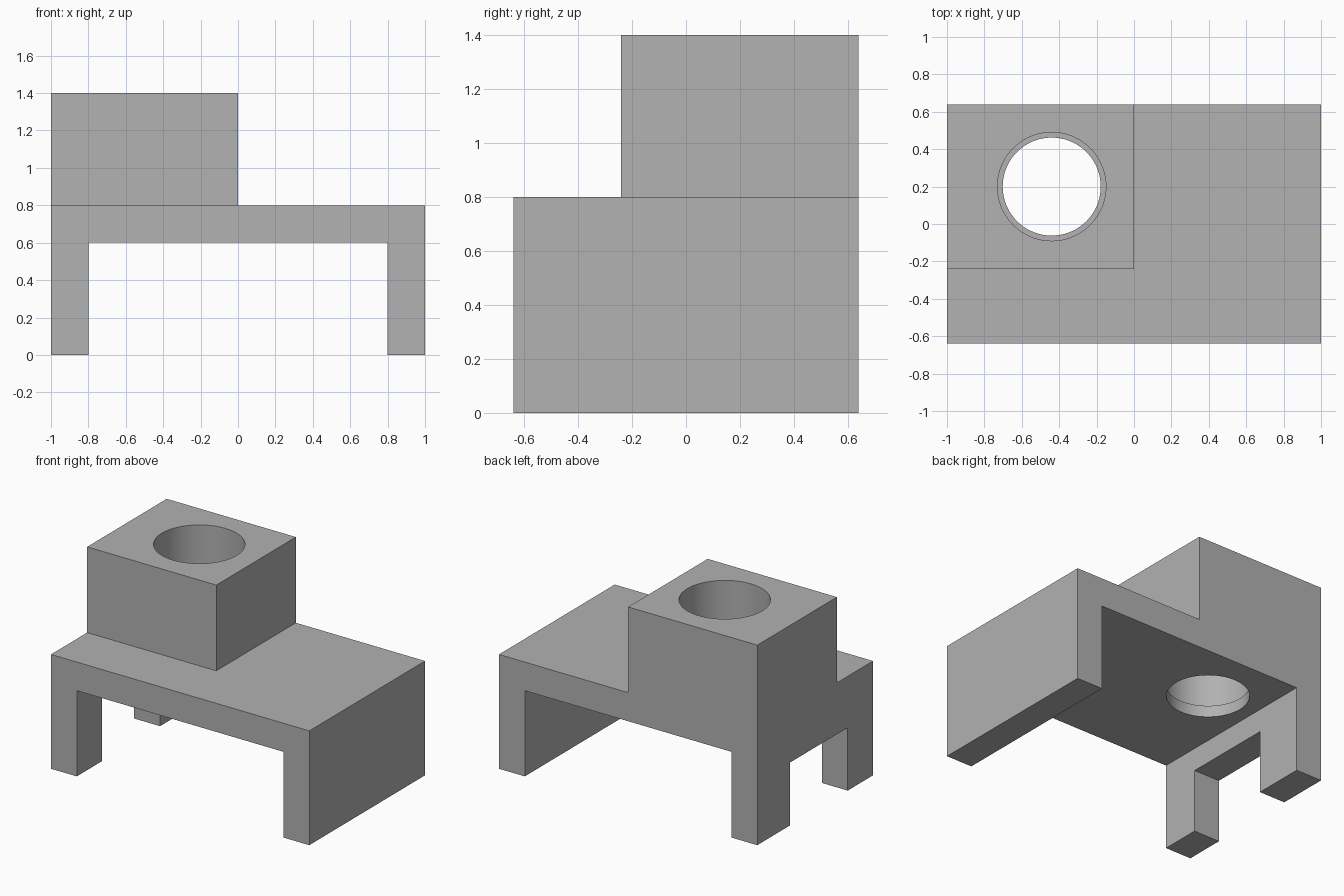
import bpy
import bmesh
from mathutils import Vector

cube = bpy.data.objects.get("Cube")
if cube:
    bpy.data.objects.remove(cube, do_unlink=True)

# Main dimensions
HALF_X, HALF_Y = 1.0, 0.64
LEG_W, DECK_Z, DECK_TOP, TOP_Z = 0.2, 0.6, 0.8, 1.4
HOLE = Vector((-0.44, 0.2))

grey = bpy.data.materials.new("plain grey")
grey.use_nodes = True
colour = (0.445, 0.445, 0.445, 1)
grey.diffuse_color = colour
grey.node_tree.nodes["Principled BSDF"].inputs["Base Color"].default_value = colour


def finish(name, bm):
    bmesh.ops.recalc_face_normals(bm, faces=bm.faces)
    mesh = bpy.data.meshes.new(name)
    bm.to_mesh(mesh)
    bm.free()
    mesh.materials.append(grey)
    obj = bpy.data.objects.new(name, mesh)
    bpy.context.collection.objects.link(obj)
    return obj


def box(name, low, high):
    bm = bmesh.new()
    bmesh.ops.create_cube(bm, size=1)
    low, high = Vector(low), Vector(high)
    for v in bm.verts:
        v.co = (low + high) / 2 + v.co * (high - low)
    return finish(name, bm)


def cylinder(name, radius, z0, z1):
    bm = bmesh.new()
    bmesh.ops.create_cone(bm, cap_ends=True, segments=72, radius1=radius,
                          radius2=radius, depth=z1 - z0)
    bmesh.ops.translate(bm, verts=bm.verts, vec=(HOLE.x, HOLE.y, (z0 + z1) / 2))
    return finish(name, bm)


def combine(body, tool, operation):
    """Apply a boolean to the body and discard the tool."""
    tool.hide_render = True
    mod = body.modifiers.new(operation.lower(), 'BOOLEAN')
    mod.operation, mod.solver, mod.object = operation, 'EXACT', tool
    bpy.context.view_layer.objects.active = body
    bpy.ops.object.modifier_apply(modifier=mod.name)
    bpy.data.objects.remove(tool, do_unlink=True)


# Bridge: an upside-down channel extruded from front to back
inner = HALF_X - LEG_W
profile = [(-HALF_X, 0), (-inner, 0), (-inner, DECK_Z), (inner, DECK_Z),
           (inner, 0), (HALF_X, 0), (HALF_X, DECK_TOP), (-HALF_X, DECK_TOP)]
bm = bmesh.new()
face = bm.faces.new([bm.verts.new((x, -HALF_Y, z)) for x, z in profile])
ext = bmesh.ops.extrude_face_region(bm, geom=[face])
bmesh.ops.translate(bm, vec=(0, 2 * HALF_Y, 0),
                    verts=[g for g in ext["geom"] if isinstance(g, bmesh.types.BMVert)])
body = finish("bracket_body", bm)

# Raised block on the back corner
combine(body, box("raised_block", (-HALF_X, -0.24, 0.7), (0, HALF_Y, TOP_Z)), 'UNION')

# Opening that splits the right wall into two legs
combine(body, box("leg_opening", (-1.1, -0.36, -0.1), (-0.7, 0.28, 0.44)), 'DIFFERENCE')

# Stepped bore: wide socket above a narrow through hole
combine(body, cylinder("socket_bore", 0.29, 0.68, 1.5), 'DIFFERENCE')
combine(body, cylinder("through_bore", 0.262, 0.5, 0.9), 'DIFFERENCE')

# Smooth bore walls, crisp corners
bpy.ops.object.select_all(action='DESELECT')
body.select_set(True)
bpy.context.view_layer.objects.active = body
bpy.ops.object.shade_smooth_by_angle(angle=0.5)
